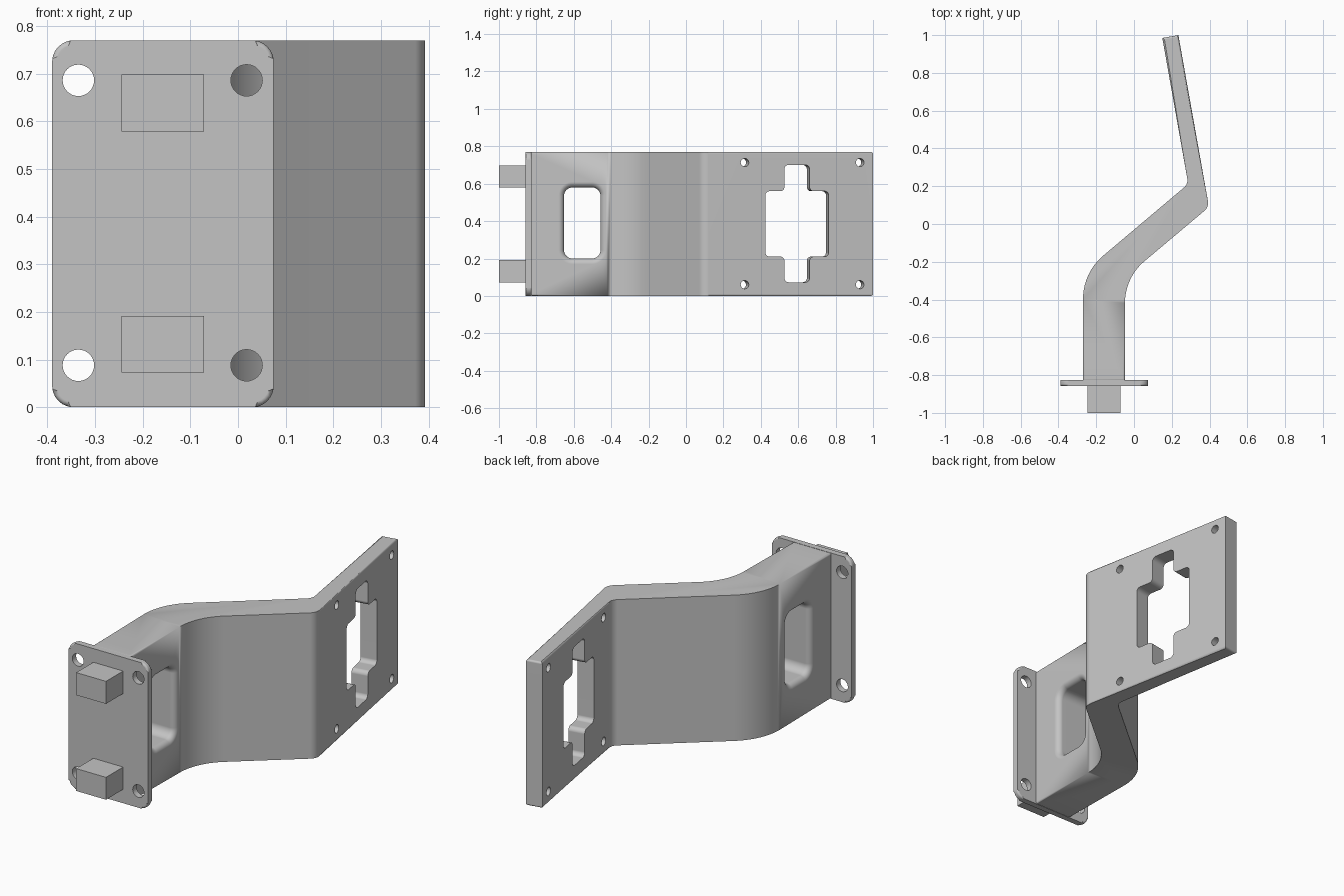
import bpy, bmesh, math
from mathutils import Vector, Matrix

cube = bpy.data.objects.get("Cube")
if cube:
    bpy.data.objects.remove(cube, do_unlink=True)

grey = bpy.data.materials.new("plain grey")
grey.use_nodes = True
colour = (0.55, 0.55, 0.55, 1)
grey.diffuse_color = colour
grey.node_tree.nodes["Principled BSDF"].inputs["Base Color"].default_value = colour


def fillet(corners, steps=8):
    """Outline from (x, y, radius) corners, each rounded by its radius."""
    out = []
    for i, (x, y, r) in enumerate(corners):
        p = Vector((x, y))
        if r == 0:
            out.append(p)
            continue
        d1 = (Vector(corners[i - 1][:2]) - p).normalized()
        d2 = (Vector(corners[(i + 1) % len(corners)][:2]) - p).normalized()
        half = d1.angle(d2) / 2
        centre = p + (d1 + d2).normalized() * r / math.sin(half)
        t = r / math.tan(half)
        a, b = p + d1 * t - centre, p + d2 * t - centre
        out += [centre + a.lerp(b, k / steps).normalized() * r for k in range(steps + 1)]
    return out


def rounded_rect(x0, x1, y0, y1, r):
    return fillet([(x0, y0, r), (x1, y0, r), (x1, y1, r), (x0, y1, r)])


def circle(x, y, r, n=32):
    return [Vector((x + r * math.cos(a), y + r * math.sin(a)))
            for a in (math.tau * k / n for k in range(n))]


def frame(u, v, origin=(0, 0, 0)):
    """Matrix whose local x and y run along u and v."""
    u, v = Vector(u), Vector(v)
    m = Matrix((u, v, u.cross(v))).transposed().to_4x4()
    m.translation = origin
    return m


def loft(name, rings, matrix=Matrix(), bevel=0):
    """Solid through (outline, height) rings, with optional rounded rims."""
    bm = bmesh.new()
    loops = [[bm.verts.new((p.x, p.y, h)) for p in pts] for pts, h in rings]
    n = len(loops[0])
    for lo, hi in zip(loops, loops[1:]):
        for i in range(n):
            j = (i + 1) % n
            bm.faces.new((lo[i], lo[j], hi[j], hi[i]))
    caps = [bm.faces.new(loops[0][::-1]), bm.faces.new(loops[-1])]
    if bevel:
        rims = [e for f in caps for e in f.edges]
        bmesh.ops.bevel(bm, geom=rims, offset=bevel, segments=4,
                        profile=0.5, affect='EDGES')
    bmesh.ops.transform(bm, matrix=matrix, verts=bm.verts)
    bmesh.ops.recalc_face_normals(bm, faces=bm.faces)
    mesh = bpy.data.meshes.new(name)
    bm.to_mesh(mesh)
    bm.free()
    mesh.materials.append(grey)
    obj = bpy.data.objects.new(name, mesh)
    bpy.context.collection.objects.link(obj)
    return obj


def activate(obj):
    bpy.ops.object.select_all(action='DESELECT')
    obj.select_set(True)
    bpy.context.view_layer.objects.active = obj


def cut(obj, cutter):
    cutter.hide_render = True
    mod = obj.modifiers.new("cut", 'BOOLEAN')
    mod.operation, mod.solver, mod.object = 'DIFFERENCE', 'EXACT', cutter
    activate(obj)
    bpy.ops.object.modifier_apply(modifier=mod.name)
    bpy.data.objects.remove(cutter, do_unlink=True)


def finish(obj):
    activate(obj)
    bpy.ops.object.shade_smooth_by_angle(angle=math.radians(32))
    obj.modifiers.new("even shading", 'WEIGHTED_NORMAL').keep_sharp = True


HEIGHT = 0.77

# Bent arm, drawn from above and raised
arm = loft("bent_arm", [(pts, h) for h in (0, HEIGHT) for pts in [fillet([
    (-0.27, -0.83, 0), (-0.048, -0.83, 0), (-0.048, -0.284, 0.29),
    (0.397, 0.09, 0.055), (0.235, 1, 0), (0.15, 0.985, 0),
    (0.287, 0.212, 0.05), (-0.27, -0.258, 0.3)], 12)]], bevel=0.01)

# Window through the straight part, flared at both mouths
FLARE = 0.03
left, right = -0.27, -0.048
quarter = [math.pi / 2 * k / 6 for k in range(7)]
flare = [(FLARE * (1 - math.sin(a)), FLARE * (1 - math.cos(a))) for a in quarter]
levels = [(FLARE, left - 0.02)]
levels += [(grow, left + depth) for grow, depth in flare]
levels += [(grow, right - depth) for grow, depth in reversed(flare)]
levels += [(FLARE, right + 0.02)]
cut(arm, loft("window_cutter", [
    (rounded_rect(-0.652 - g, -0.457 + g, 0.2 - g, 0.58 + g, 0.045 + g), h)
    for g, h in levels], frame((0, 1, 0), (0, 0, 1))))

# Cross opening and screw holes, square to the tilted panel
tilt = math.radians(10)
s, c = math.sin(tilt), math.cos(tilt)
panel = frame((-s, c, 0), (0, 0, 1), (0.411, 0, 0))
u0, u1, u2, u3 = (y / c for y in (0.424, 0.526, 0.661, 0.763))
z0, z1, z2, z3 = 0.073, 0.21, 0.56, 0.7
R = 0.022
cross = fillet([(x, y, R) for x, y in (
    (u0, z1), (u1, z1), (u1, z0), (u2, z0), (u2, z1), (u3, z1),
    (u3, z2), (u2, z2), (u2, z3), (u1, z3), (u1, z2), (u0, z2))], 5)
openings = [cross] + [circle(y / c, z, 0.022) for y in (0.314, 0.93) for z in (0.06, 0.713)]
for outline in openings:
    cut(arm, loft("panel_cutter", [(outline, -0.14), (outline, 0.05)], panel))
finish(arm)

# Mounting plate with four bolt holes
facing = frame((1, 0, 0), (0, 0, 1))
outline = rounded_rect(-0.39, 0.075, 0, HEIGHT, 0.045)
plate = loft("mounting_plate", [(outline, 0.825), (outline, 0.857)], facing, bevel=0.01)
for x in (-0.335, 0.018):
    for z in (0.088, 0.686):
        hole = circle(x, z, 0.033)
        cut(plate, loft("bolt_cutter", [(hole, 0.75), (hole, 0.95)], facing))
finish(plate)

# Two locating tabs on the front of the plate
for name, low, high in (("lower_tab", 0.073, 0.191), ("upper_tab", 0.579, 0.698)):
    block = rounded_rect(-0.245, -0.071, low, high, 0)
    loft(name, [(block, 0.85), (block, 1)], facing)
